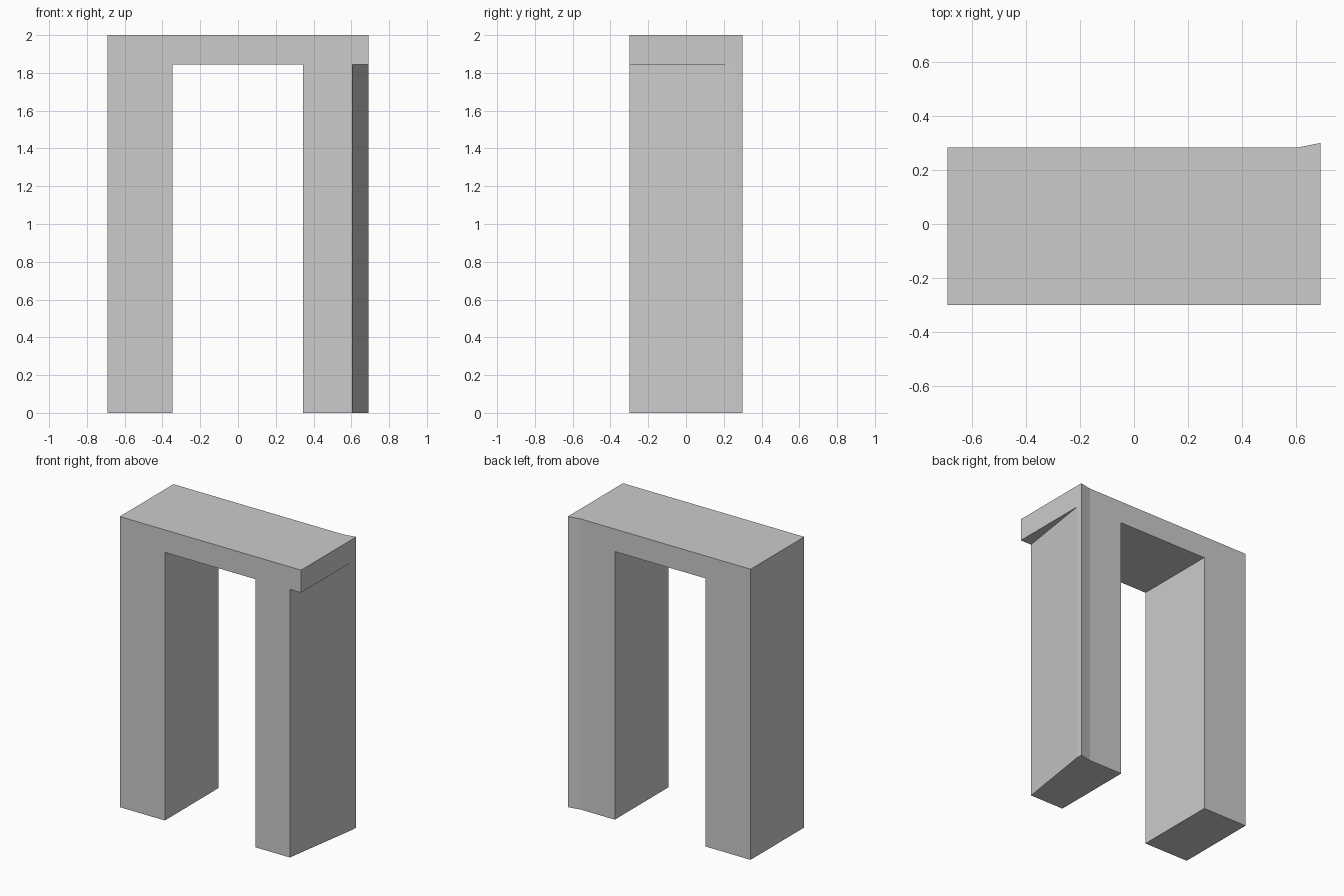
import bpy
import bmesh

cube = bpy.data.objects.get("Cube")
if cube:
    bpy.data.objects.remove(cube, do_unlink=True)

TOP = 2.0
SOFFIT = 1.845

stone = bpy.data.materials.new("light grey")
stone.use_nodes = True
grey = (0.6, 0.6, 0.6, 1)
stone.diffuse_color = grey
stone.node_tree.nodes["Principled BSDF"].inputs["Base Color"].default_value = grey


def prism(name, outline, z0, z1):
    """Extrude a plan outline from z0 to z1."""
    bm = bmesh.new()
    face = bm.faces.new([bm.verts.new((x, y, z0)) for x, y in outline])
    extruded = bmesh.ops.extrude_face_region(bm, geom=[face])["geom"]
    for v in extruded:
        if isinstance(v, bmesh.types.BMVert):
            v.co.z = z1
    bmesh.ops.recalc_face_normals(bm, faces=bm.faces)
    mesh = bpy.data.meshes.new(name)
    bm.to_mesh(mesh)
    bm.free()
    mesh.materials.append(stone)
    obj = bpy.data.objects.new(name, mesh)
    bpy.context.collection.objects.link(obj)
    return obj


def cut(target, cutter):
    """Subtract a cutter from the target and discard it."""
    cutter.hide_render = True
    mod = target.modifiers.new("cut", 'BOOLEAN')
    mod.operation = 'DIFFERENCE'
    mod.solver = 'EXACT'
    mod.object = cutter
    bpy.context.view_layer.objects.active = target
    bpy.ops.object.modifier_apply(modifier=mod.name)
    bpy.data.objects.remove(cutter, do_unlink=True)


# Solid block with a flared back corner
arch = prism("archway", [(-0.69, -0.3), (0.69, -0.3), (0.69, 0.3),
                         (0.605, 0.283), (-0.69, 0.283)], 0, TOP)

# Door opening between the two legs
cut(arch, prism("opening_cutter", [(-0.347, -0.5), (0.344, -0.5),
                                   (0.344, 0.5), (-0.347, 0.5)], -0.2, SOFFIT))

# Slanted outer side of the left leg, beneath the overhanging lintel
slope = (0.69 - 0.605) / (0.26 + 0.3)
cut(arch, prism("slant_cutter", [(0.605 - 0.1 * slope, -0.4), (0.8, -0.4),
                                 (0.8, 0.26 + 0.11 / slope)], -0.2, SOFFIT))
